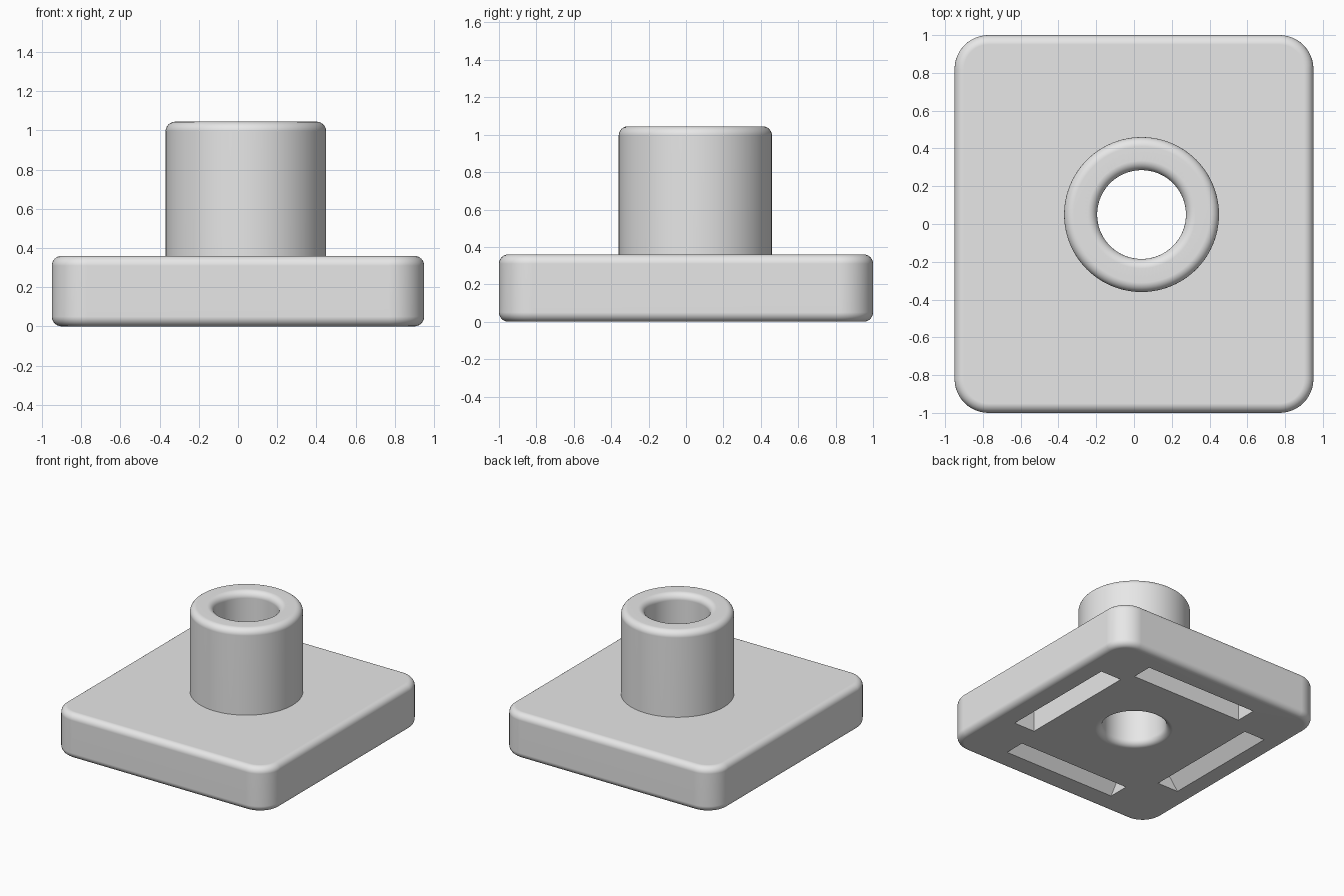
import bpy
import bmesh
from math import cos, sin, pi, radians
from mathutils import Matrix, Vector

old = bpy.data.objects.get("Cube")
if old:
    bpy.data.objects.remove(old, do_unlink=True)

PLATE_H, TOP = 0.36, 1.045
CX, CY = 0.04, 0.05          # centre of the boss
R_OUT, R_IN, FILLET = 0.41, 0.235, 0.05

grey = bpy.data.materials.new("plain_grey")
grey.use_nodes = True
grey.diffuse_color = (0.8, 0.8, 0.8, 1)
grey.node_tree.nodes["Principled BSDF"].inputs["Base Color"].default_value = (0.8, 0.8, 0.8, 1)


def finish(name, bm):
    bmesh.ops.recalc_face_normals(bm, faces=bm.faces[:])
    mesh = bpy.data.meshes.new(name)
    bm.to_mesh(mesh)
    bm.free()
    mesh.materials.append(grey)
    obj = bpy.data.objects.new(name, mesh)
    bpy.context.collection.objects.link(obj)
    return obj


def arc(cx, cz, start, end, steps=6):
    """Fillet points around a centre in the radius/height plane."""
    angles = [radians(start + (end - start) * i / steps) for i in range(steps + 1)]
    return [(cx + FILLET * cos(a), cz + FILLET * sin(a)) for a in angles]


def lathe(name, profile, segments=96):
    """Revolve a radius/height profile around the boss axis."""
    bm = bmesh.new()
    verts = [bm.verts.new((CX + r, CY, z)) for r, z in profile]
    edges = [bm.edges.new(pair) for pair in zip(verts, verts[1:])]
    bmesh.ops.spin(bm, geom=verts + edges, cent=(CX, CY, 0), axis=(0, 0, 1),
                   angle=2 * pi, steps=segments, use_merge=False)
    bmesh.ops.remove_doubles(bm, verts=bm.verts[:], dist=1e-5)
    return finish(name, bm)


def slot(name, inner, outer, start, end, along_y):
    """Wedge pocket: upright inner wall, sloping outer wall."""
    depth, under = 0.24, 0.06
    out_low = outer + (outer - inner) * under / depth
    section = [(inner, -under), (out_low, -under), (inner, depth)]
    bm = bmesh.new()
    face = bm.faces.new([bm.verts.new((a, start, z) if along_y else (start, a, z))
                         for a, z in section])
    run = Vector((0, end - start, 0) if along_y else (end - start, 0, 0))
    ext = bmesh.ops.extrude_face_region(bm, geom=[face], use_keep_orig=True)
    bmesh.ops.translate(bm, vec=run,
                        verts=[g for g in ext["geom"] if isinstance(g, bmesh.types.BMVert)])
    return finish(name, bm)


# Base plate: rounded corners, then softened top and bottom rims
bm = bmesh.new()
size = Matrix.Translation((0, 0, PLATE_H / 2)) @ Matrix.Diagonal((1.9, 2, PLATE_H, 1))
bmesh.ops.create_cube(bm, size=1, matrix=size)
upright = [e for e in bm.edges if abs(e.verts[0].co.z - e.verts[1].co.z) > 0.1]
bmesh.ops.bevel(bm, geom=upright, offset=0.18, segments=12, profile=0.5, affect='EDGES')
rims = [e for e in bm.edges if abs(e.verts[0].co.z - e.verts[1].co.z) < 0.01]
bmesh.ops.bevel(bm, geom=rims, offset=FILLET, segments=6, profile=0.5, affect='EDGES')
base = finish("flanged_base", bm)

# Round boss, sunk into the plate
boss = lathe("boss", [(0, 0.2), (R_OUT, 0.2)]
             + arc(R_OUT - FILLET, TOP - FILLET, 0, 90) + [(0, TOP)])

# Through bore with flared mouths
mouth = R_IN + FILLET
bore = lathe("bore_cutter", [(0, -0.1), (mouth, -0.1)]
             + arc(mouth, FILLET, 270, 180)
             + arc(mouth, TOP - FILLET, 180, 90)
             + [(mouth, TOP + 0.1), (0, TOP + 0.1)])

# Four wedge pockets in the underside
cutters = [bore,
           slot("left_slot_cutter", 0.585, 0.77, -0.445, 0.545, True),
           slot("right_slot_cutter", -0.605, -0.79, -0.445, 0.545, True),
           slot("back_slot_cutter", 0.645, 0.815, -0.46, 0.537, False),
           slot("front_slot_cutter", -0.64, -0.81, -0.46, 0.537, False)]

for tool, mode in [(boss, 'UNION')] + [(c, 'DIFFERENCE') for c in cutters]:
    mod = base.modifiers.new(tool.name, 'BOOLEAN')
    mod.operation, mod.solver, mod.object = mode, 'EXACT', tool

# Bake the cuts and drop the helpers
bpy.context.view_layer.update()
result = bpy.data.meshes.new_from_object(
    base.evaluated_get(bpy.context.evaluated_depsgraph_get()))
base.modifiers.clear()
base.data = result
base.data.name = "flanged_base"
for tool in [boss] + cutters:
    bpy.data.objects.remove(tool, do_unlink=True)

# Smooth fillets, crisp pocket edges
for o in bpy.context.selected_objects:
    o.select_set(False)
base.select_set(True)
bpy.context.view_layer.objects.active = base
bpy.ops.object.shade_smooth_by_angle(angle=radians(30))
weighted = base.modifiers.new("even_shading", 'WEIGHTED_NORMAL')
weighted.keep_sharp = True
